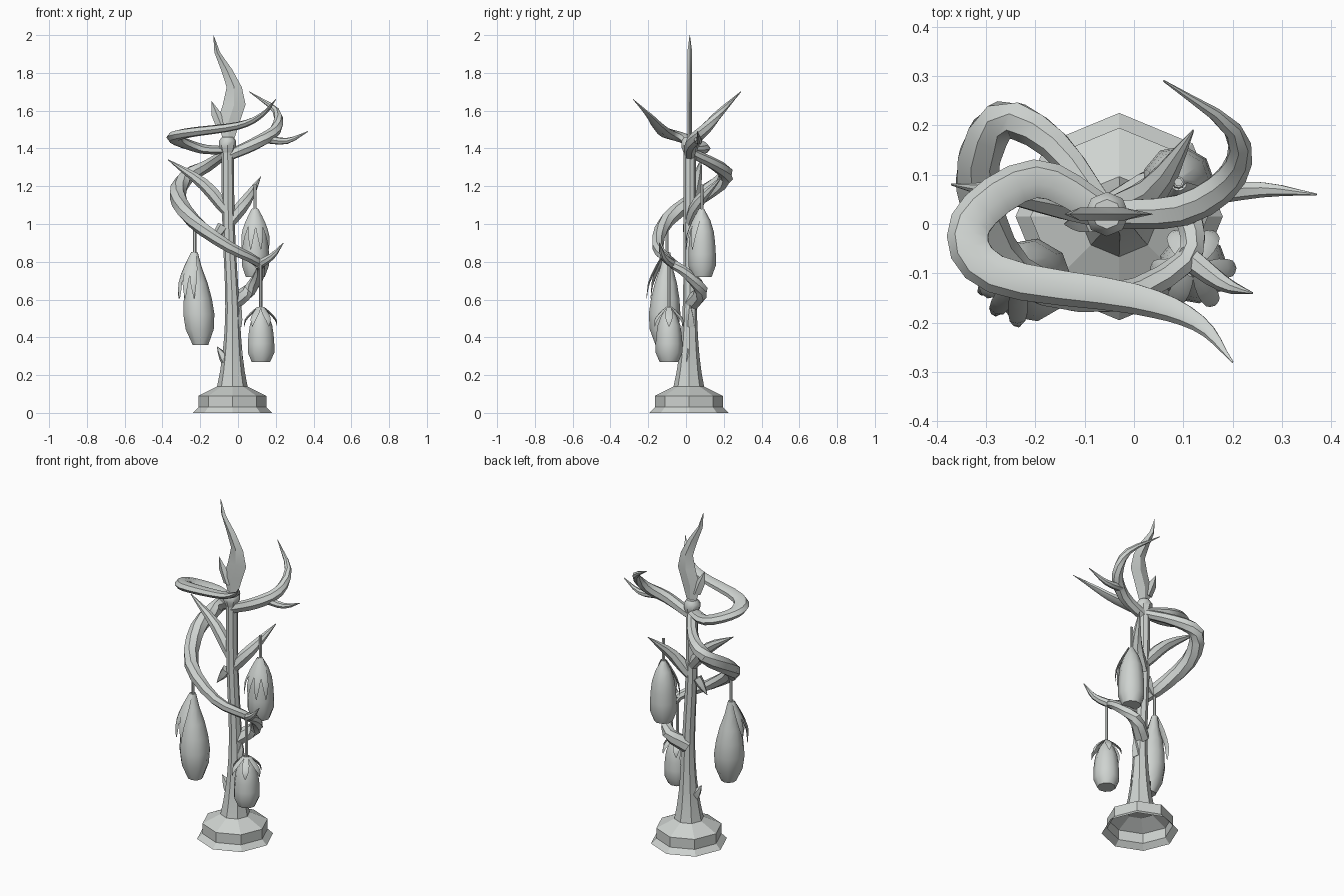
import bpy, bmesh
from math import cos, sin, pi, tau, radians
from mathutils import Vector

default_cube = bpy.data.objects.get("Cube")
if default_cube:
    bpy.data.objects.remove(default_cube, do_unlink=True)

stone = bpy.data.materials.new("pale_grey")
stone.use_nodes = True
stone.diffuse_color = (.62, .65, .63, 1)
shader = stone.node_tree.nodes["Principled BSDF"]
shader.inputs["Base Color"].default_value = stone.diffuse_color


def loft(name, rings, capped=True, sharp_angle=40):
    """Skin a list of equally long point rings into one object."""
    bm = bmesh.new()
    loops = [[bm.verts.new(point) for point in ring] for ring in rings]
    for lower, upper in zip(loops, loops[1:]):
        for i in range(len(lower)):
            bm.faces.new((lower[i - 1], lower[i], upper[i], upper[i - 1]))
    if capped:
        bm.faces.new(loops[0])
        bm.faces.new(loops[-1])
    bmesh.ops.recalc_face_normals(bm, faces=bm.faces)
    mesh = bpy.data.meshes.new(name)
    bm.to_mesh(mesh)
    bm.free()
    mesh.materials.append(stone)
    part = bpy.data.objects.new(name, mesh)
    bpy.context.collection.objects.link(part)
    bpy.ops.object.select_all(action='DESELECT')
    bpy.context.view_layer.objects.active = part
    part.select_set(True)
    bpy.ops.object.shade_smooth_by_angle(angle=radians(sharp_angle))


def spline(path, steps):
    """Round a few points into a Catmull-Rom path."""
    points = [Vector(point) for point in path]
    before = points[0] * 2 - points[1]
    after = points[-1] * 2 - points[-2]
    padded = [before, *points, after]
    smooth = []
    for a, b, c, d in zip(padded, padded[1:], padded[2:], padded[3:]):
        for step in range(steps):
            t = step / steps
            bend = (a * 2 - b * 5 + c * 4 - d) * t ** 2
            twist = (b * 3 - a - c * 3 + d) * t ** 3
            smooth.append(b + ((c - a) * t + bend + twist) / 2)
    return smooth + [points[-1]]


def tapered(thickness, start=.3):
    """Radius rule: swells a little from the root, then closes to a point."""
    return lambda t: thickness * sin(pi * (start + (1 - start) * t)) ** .9 if t < 1 else 0


def tube(name, path, radius, sides=7, steps=3, flatness=1, up=Vector((0, 0, 1))):
    """Sweep a ring along a path; radius is a rule of the distance along it."""
    points = spline(path, steps)
    last = len(points) - 1
    rings = []
    for i, point in enumerate(points):
        tangent = (points[min(i + 1, last)] - points[max(i - 1, 0)]).normalized()
        side = tangent.cross(up).normalized()
        rise = side.cross(tangent) * flatness
        size = max(radius(i / last), .002)
        turns = [tau * k / sides for k in range(sides)]
        rings.append([point + (side * cos(a) + rise * sin(a)) * size for a in turns])
    loft(name, rings)


def lathe(name, profile, foot, head, sides=8, capped=True, sharp_angle=40):
    """Turn (radius, height) pairs around an axis leaning from foot to head."""
    low, high = profile[0][1], profile[-1][1]
    rings = []
    for radius, z in profile:
        x, y = Vector(foot).lerp(Vector(head), (z - low) / (high - low))
        turns = [tau * k / sides for k in range(sides)]
        rings.append([(x + radius * cos(a), y + radius * sin(a), z) for a in turns])
    loft(name, rings, capped, sharp_angle)


def blade(name, low, high, rows):
    """Thin lens-shaped plate from evenly stacked (centre, half width) rows."""
    rings = []
    for i, (centre, half) in enumerate(rows):
        z = low + (high - low) * i / (len(rows) - 1)
        half = max(half, .001)
        depth = min(half, .013)
        rings.append([(centre + half * dx, .02 + depth * dy, z)
                      for dx, dy in ((-1, 0), (0, -1), (1, 0), (0, 1))])
    loft(name, rings, sharp_angle=25)


# Hollow eight-sided base
base_centre = (-.03, .015)
trunk_head = (-.055, .02)
lathe("base", [(.21, 0), (.18, .03), (.18, .09), (.08, .14)],
      base_centre, base_centre, capped=False, sharp_angle=20)

# Flared, slightly crooked trunk with a collar
tube("trunk", [(*base_centre, .13), (-.03, .02, .56), (-.05, .02, 1), (*trunk_head, 1.42)],
     lambda t: .033 + .05 * (1 - t) ** 6, sides=8, steps=5, up=Vector((1, 0, 0)))
lathe("trunk_collar", [(.03, 1.37), (.045, 1.41), (.045, 1.44), (.03, 1.46)],
      trunk_head, trunk_head)

# Broken stubs on the bark
stubs = {
    "lower_stub": [(-.06, .01, .27), (-.11, .01, .35)],
    "middle_stub": [(-.01, .02, .46), (.015, .02, .57)],
    "root_stub": [(-.01, .01, .24), (.02, .01, .34)],
    "upper_stub": [(-.08, .01, .99), (-.14, 0, .9)],
}
for name, path in stubs.items():
    tube(name, path, tapered(.03, start=.5), sides=5)

# Tendril that winds once around the trunk
tube("winding_tendril",
     [(-.03, .03, .58), (.06, .08, .65), (.115, 0, .74), (.1, -.08, .8), (-.05, -.15, .88),
      (-.24, -.1, 1.02), (-.32, .08, 1.15), (-.27, .21, 1.25), (-.16, .16, 1.31),
      (*trunk_head, 1.38)],
     lambda t: .035 + .01 * cos(8.5 * (t - .68)))
tube("tendril_thorn", [(.1, -.06, .78), (.18, -.12, .83), (.24, -.14, .9)],
     tapered(.024, start=.5))

# Flattened crown hoop sweeping around to the front
tube("crown_hoop",
     [(*trunk_head, 1.39), (-.2, .09, 1.4), (-.33, 0, 1.45), (-.28, -.1, 1.48),
      (0, -.15, 1.52), (.13, -.2, 1.58), (.2, -.28, 1.66)],
     tapered(.044, start=.25), steps=4, flatness=.65)

# Crown horn with a side thorn
tube("crown_horn",
     [(*trunk_head, 1.36), (.1, .03, 1.43), (.2, .1, 1.5), (.2, .19, 1.6), (.06, .29, 1.7)],
     tapered(.034))
tube("horn_thorn", [(.14, .06, 1.45), (.26, .07, 1.44), (.37, .06, 1.49)],
     tapered(.022, start=.5))

# Side branches
tube("right_branch", [(-.05, .02, 1.06), (-.18, .05, 1.21), (-.37, .08, 1.34)], tapered(.036))
tube("left_branch", [(-.05, .02, 1), (.04, .07, 1.12), (.12, .19, 1.25)], tapered(.036))

# Flame with a side tooth
blade("flame", 1.45, 2, [(-.05, .03), (-.05, .06), (-.02, .06), (-.02, .04),
                         (-.06, .03), (-.11, .015), (-.13, 0)])
blade("flame_tooth", 1.5, 1.65, [(-.08, .03), (-.11, .03), (-.14, 0)])


def hanging_pod(name, foot, head, low, high, hook, width, outline, petals, reach):
    """Pod on a cord, with narrow petals draped from its top at the given bearings."""
    tall = high - low
    last = len(outline) - 1
    profile = [(width * size, low + tall * i / last) for i, size in enumerate(outline)]
    lathe(name, profile, foot, head, sides=9)
    lathe(name + "_cord", [(.009, high - .02), (.009, hook)], head, head, sides=6)
    for bearing in petals:
        a = radians(bearing)
        path = []
        for i, spread in enumerate((0, .5, .9, 1)):
            depth = reach * i / 3
            x, y = Vector(head).lerp(Vector(foot), depth)
            out = .015 + width * spread
            path.append((x + out * cos(a), y + out * sin(a), high - tall * depth))
        tube(f"{name}_petal_{bearing}", path, tapered(.02, start=.15),
             sides=4, steps=2, flatness=.3)


# Three hanging pods
long_outline = (.5, .9, 1, .9, .7, .4, .2)
round_outline = (.7, 1, 1, .95, .85, .6, .15)
hanging_pod("right_pod", (-.2, -.12), (-.23, -.1), .36, .85, 1.03, .085,
            long_outline, range(170, 270, 30), reach=.5)
hanging_pod("front_pod", (.12, -.09), (.12, -.09), .27, .56, .79, .072,
            round_outline, range(0, 360, 60), reach=.35)
hanging_pod("left_pod", (.09, .085), (.09, .085), .72, 1.08, 1.21, .074,
            round_outline, range(220, 330, 35), reach=.6)
